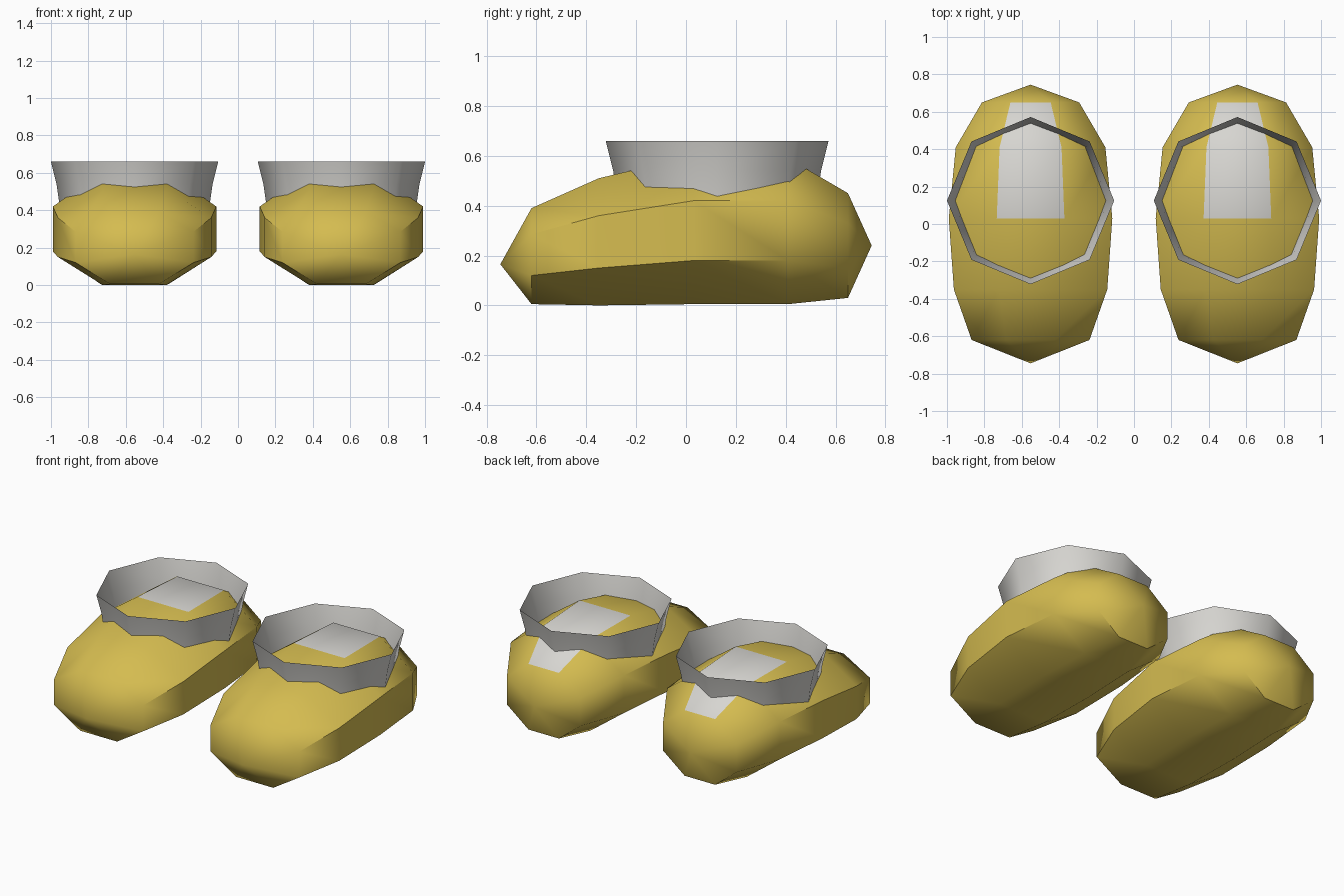
import bpy, bmesh, math

if "Cube" in bpy.data.objects:
    bpy.data.objects.remove(bpy.data.objects["Cube"])


def material(name, color):
    m = bpy.data.materials.new(name)
    m.diffuse_color = (*color, 1)
    m.use_nodes = True
    m.node_tree.nodes["Principled BSDF"].inputs["Base Color"].default_value = m.diffuse_color
    return m


YELLOW = material("mustard yellow", (0.66, 0.50, 0.08))
GREY = material("warm light grey", (0.68, 0.67, 0.64))

# Shoe sections: y, side half-width, top z, upper side z, lower side z, sole z
SECTIONS = [
    (-0.62, 0.315, 0.39, 0.285, 0.12, 0.005),
    (-0.35, 0.41, 0.51, 0.36, 0.15, 0.0),
    (0.03, 0.437, 0.60, 0.42, 0.18, 0.005),
    (0.41, 0.40, 0.59, 0.42, 0.18, 0.005),
    (0.65, 0.26, 0.45, 0.33, 0.15, 0.03),
]
TOE, HEEL = (0, -0.745, 0.165), (0, 0.745, 0.24)


def finish(bm, name, x, mats, angle):
    bmesh.ops.recalc_face_normals(bm, faces=bm.faces)
    me = bpy.data.meshes.new(name)
    bm.to_mesh(me)
    bm.free()
    for m in mats:
        me.materials.append(m)
    ob = bpy.data.objects.new(name, me)
    ob.location.x = x
    bpy.context.collection.objects.link(ob)
    bpy.ops.object.select_all(action='DESELECT')
    ob.select_set(True)
    bpy.context.view_layer.objects.active = ob
    bpy.ops.object.shade_smooth_by_angle(angle=math.radians(angle))
    return ob


def bridge(bm, a, b):
    n = len(a)
    return [bm.faces.new((a[i], a[(i + 1) % n], b[(i + 1) % n], b[i])) for i in range(n)]


# Eight-sided shoe body closed to a point at toe and heel
def shoe(name, x):
    bm = bmesh.new()
    rings = []
    for y, w, top, up, low, sole in SECTIONS:
        n = w * 0.414
        half = [(n, top), (w, up), (w, low), (n, sole)]
        outline = half + [(-px, pz) for px, pz in reversed(half)]
        rings.append([bm.verts.new((px, y, pz)) for px, pz in outline])
    for k, (a, b) in enumerate(zip(rings, rings[1:])):
        faces = bridge(bm, a, b)
        # grey heel strip on the top faces of the rear half
        if k >= 2:
            faces[7].material_index = 1
    for ring, tip in ((rings[0], TOE), (rings[-1], HEEL)):
        t = bm.verts.new(tip)
        for i in range(8):
            bm.faces.new((ring[i], ring[(i + 1) % 8], t))
    finish(bm, name, x, (YELLOW, GREY), 52)


# Open flared ankle cuff, a single sheet
def cuff(name, x):
    bm = bmesh.new()
    rings = []
    for r, z in ((0.40, 0.42), (0.417, 0.54), (0.447, 0.66)):
        rings.append([bm.verts.new((r * math.cos(i * math.pi / 4),
                                    0.125 + r * math.sin(i * math.pi / 4), z))
                      for i in range(8)])
    for a, b in zip(rings, rings[1:]):
        bridge(bm, a, b)
    finish(bm, name, x, (GREY,), 52)


for side, x in (("left", -0.553), ("right", 0.553)):
    shoe(side + "_shoe", x)
    cuff(side + "_cuff", x)
